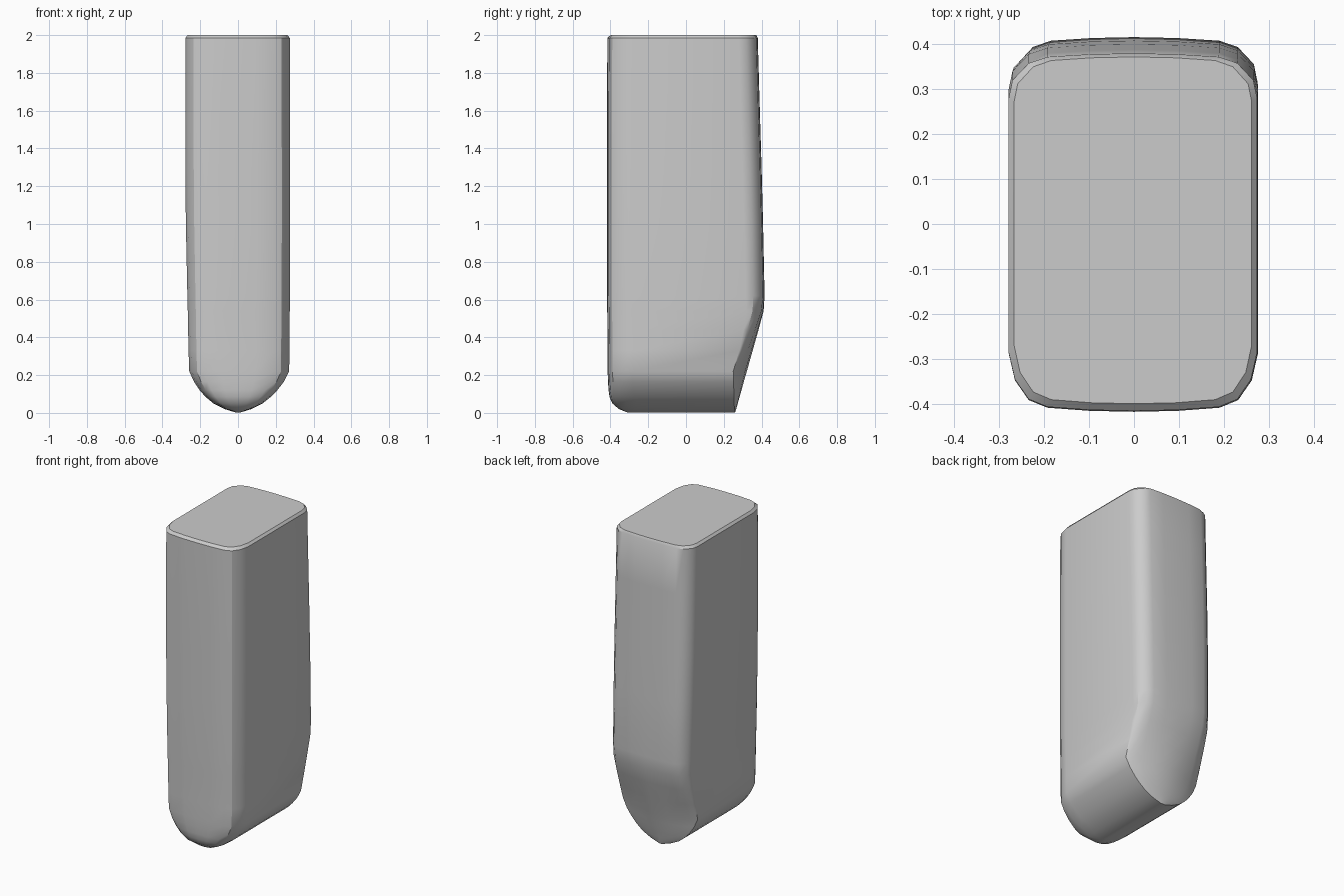
import bpy
import bmesh
import math

cube = bpy.data.objects.get("Cube")
if cube:
    bpy.data.objects.remove(cube, do_unlink=True)

# Single grey finish
GREY = (0.6, 0.6, 0.6, 1.0)
mat = bpy.data.materials.new("plain_grey")
mat.use_nodes = True
mat.diffuse_color = GREY
mat.node_tree.nodes["Principled BSDF"].inputs["Base Color"].default_value = GREY

# Half outline: (fraction of half width, inset from the front or back face)
FRONT = [(0, 0), (0.35, 0.002), (0.69, 0.009), (0.84, 0.026), (0.95, 0.07), (1, 0.13)]
BACK = [(0, 0), (0.35, 0.002), (0.69, 0.008), (0.84, 0.022), (0.97, 0.06), (1, 0.10)]


def outline(z, left, right, front, back, corner, side_y):
    """Rounded section; corner 1 = rounded back corners, 0 = bowed slanted cut."""
    def back_y(u, inset):
        return back - corner * inset - (1 - corner) * (back - side_y) * u * u

    pts = [(right * u, front + d) for u, d in FRONT]
    pts += [(right * u, back_y(u, d)) for u, d in reversed(BACK)]
    pts += [(-left * u, back_y(u, d)) for u, d in BACK[1:]]
    pts += [(-left * u, front + d) for u, d in reversed(FRONT[1:])]
    return [(x, y, z) for x, y in pts]


# Sections from the rounded foot to the flat top:
# height, half width at -x, half width at +x, front, back, corner, cut side y
SECTIONS = [
    (0.002, 0.012, 0.012, -0.310, 0.260, 0, 0.258),
    (0.020, 0.070, 0.070, -0.355, 0.266, 0, 0.256),
    (0.050, 0.130, 0.130, -0.390, 0.274, 0, 0.255),
    (0.085, 0.172, 0.174, -0.405, 0.284, 0, 0.254),
    (0.120, 0.203, 0.208, -0.410, 0.294, 0, 0.253),
    (0.165, 0.233, 0.243, -0.413, 0.306, 0, 0.252),
    (0.220, 0.258, 0.271, -0.415, 0.322, 0, 0.250),
    (0.330, 0.262, 0.272, -0.415, 0.353, 0.2, 0.290),
    (0.440, 0.264, 0.273, -0.416, 0.384, 0.5, 0.325),
    (0.540, 0.266, 0.274, -0.417, 0.411, 0.8, 0.355),
    (0.620, 0.268, 0.275, -0.418, 0.416, 1, 0.35),
    (1.000, 0.276, 0.276, -0.418, 0.408, 1, 0.35),
    (1.300, 0.279, 0.276, -0.418, 0.400, 1, 0.35),
    (1.700, 0.279, 0.275, -0.418, 0.388, 1, 0.35),
    (1.985, 0.279, 0.274, -0.416, 0.380, 1, 0.35),
    (2.000, 0.267, 0.262, -0.400, 0.372, 1, 0.35),
]

# Loft the sections into one closed body
bm = bmesh.new()
rings = [[bm.verts.new(p) for p in outline(*s)] for s in SECTIONS]
for low, high in zip(rings, rings[1:]):
    n = len(low)
    for i in range(n):
        j = (i + 1) % n
        bm.faces.new((low[i], low[j], high[j], high[i]))
bm.faces.new(rings[-1])
bm.faces.new(list(reversed(rings[0])))
bmesh.ops.remove_doubles(bm, verts=bm.verts, dist=0.0001)
bmesh.ops.recalc_face_normals(bm, faces=bm.faces)

mesh = bpy.data.meshes.new("rounded_block")
bm.to_mesh(mesh)
bm.free()
mesh.materials.append(mat)
block = bpy.data.objects.new("rounded_block", mesh)
bpy.context.collection.objects.link(block)

# Smooth the curved sides, keep the cut edge and the top rim sharp
bpy.ops.object.select_all(action='DESELECT')
block.select_set(True)
bpy.context.view_layer.objects.active = block
bpy.ops.object.shade_smooth_by_angle(angle=math.radians(32))
